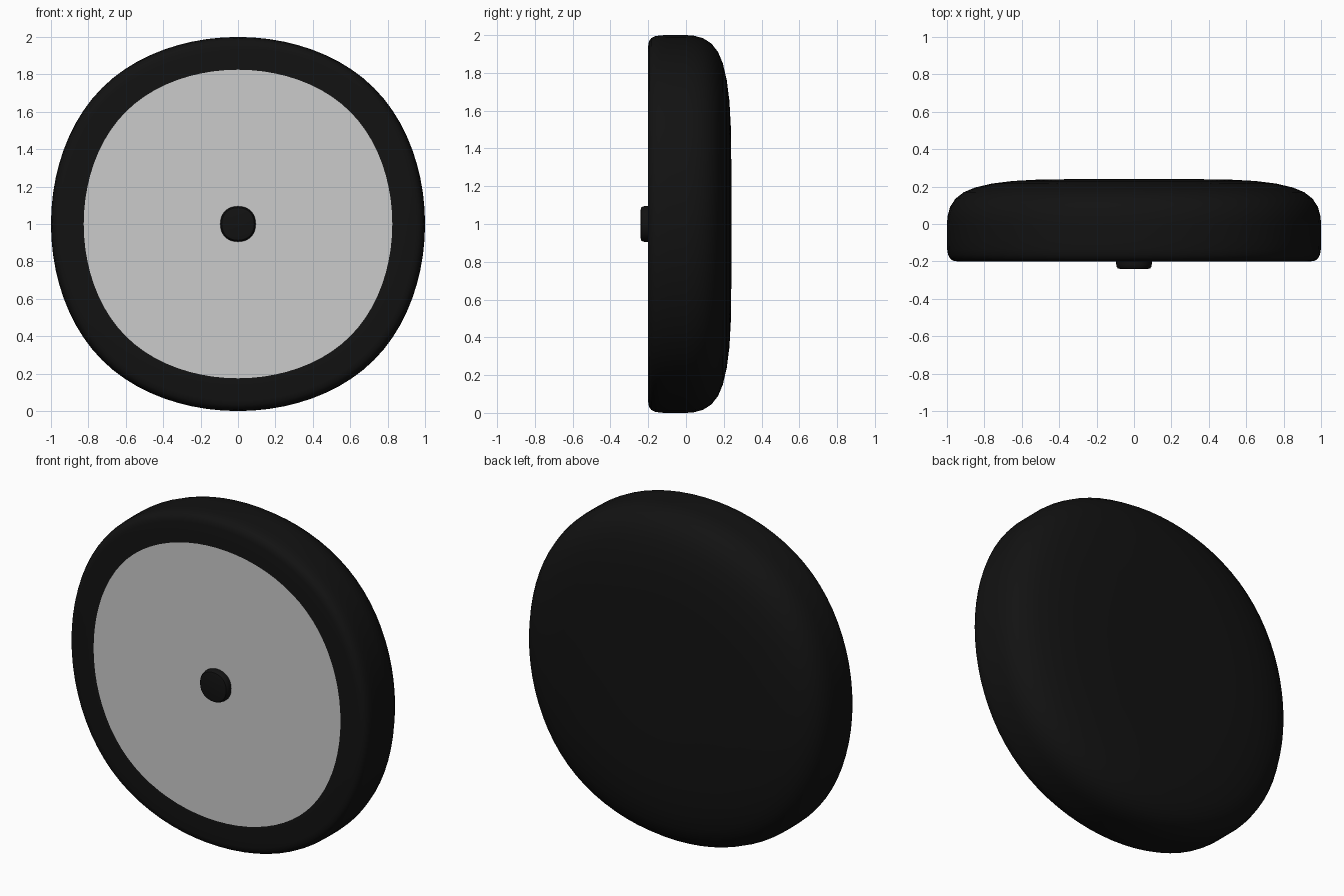
import bpy, bmesh

if "Cube" in bpy.data.objects:
    bpy.data.objects.remove(bpy.data.objects["Cube"])

STEPS = 20   # samples per quarter of the outline
CZ = 1.0     # height of the wheel axis


def soft_outline():
    """Slightly squared circle: closed cubic B-spline around a square, unit reach on the axes."""
    sq = [(-1, -1), (1, -1), (1, 1), (-1, 1)]
    pts = []
    for i in range(4):
        c = [sq[(i + k) % 4] for k in range(4)]
        for s in range(STEPS):
            t = s / STEPS
            w = ((1 - t) ** 3 / 6, (3 * t**3 - 6 * t**2 + 4) / 6,
                 (-3 * t**3 + 3 * t**2 + 3 * t + 1) / 6, t**3 / 6)
            pts.append(tuple(sum(w[k] * c[k][a] for k in range(4)) * 48 / 44 for a in (0, 1)))
    return pts


OUTLINE = soft_outline()


def loft(name, profile, material=None):
    """Sweep (radius, y) points along the outline; radius 0 closes the shape to a point."""
    bm = bmesh.new()
    rings = []
    for r, y in profile:
        if r == 0:
            rings.append([bm.verts.new((0, y, CZ))])
        else:
            rings.append([bm.verts.new((px * r, y, CZ + pz * r)) for px, pz in OUTLINE])
    n = len(OUTLINE)
    for a, b in zip(rings, rings[1:]):
        for i in range(n):
            j = (i + 1) % n
            quad = [a[i % len(a)], a[j % len(a)], b[j % len(b)], b[i % len(b)]]
            bm.faces.new(list(dict.fromkeys(quad)))
    bm.normal_update()
    # first face of every part faces the front
    bm.faces.ensure_lookup_table()
    if bm.faces[0].normal.y > 0:
        bmesh.ops.reverse_faces(bm, faces=bm.faces[:])
    me = bpy.data.meshes.new(name)
    bm.to_mesh(me)
    bm.free()
    ob = bpy.data.objects.new(name, me)
    bpy.context.collection.objects.link(ob)
    if material:
        me.materials.append(material)
    bpy.ops.object.select_all(action='DESELECT')
    ob.select_set(True)
    bpy.context.view_layer.objects.active = ob
    bpy.ops.object.shade_smooth_by_angle()
    return ob


black = bpy.data.materials.new("black")
black.diffuse_color = (0.006, 0.006, 0.006, 1)
black.use_nodes = True
black.node_tree.nodes["Principled BSDF"].inputs["Base Color"].default_value = black.diffuse_color

# Rounded black shell: tight front edge, broad soft back
loft("shell", [
    (0.825, -0.2), (0.945, -0.2), (0.968, -0.196), (0.984, -0.184), (0.994, -0.165),
    (0.999, -0.135), (1.0, -0.09), (1.0, 0.0), (0.997, 0.04), (0.984, 0.09),
    (0.955, 0.135), (0.91, 0.17), (0.85, 0.195), (0.76, 0.216), (0.65, 0.23),
    (0.5, 0.238), (0.3, 0.24), (0, 0.24)], black)

# Flat grey front face, flush with the rim
loft("face_plate", [(0, -0.2), (0.4, -0.2), (0.825, -0.2)])

# Small centre knob
loft("centre_knob", [
    (0, -0.24), (0.075, -0.24), (0.087, -0.237), (0.093, -0.229),
    (0.095, -0.215), (0.095, -0.199)], black)
